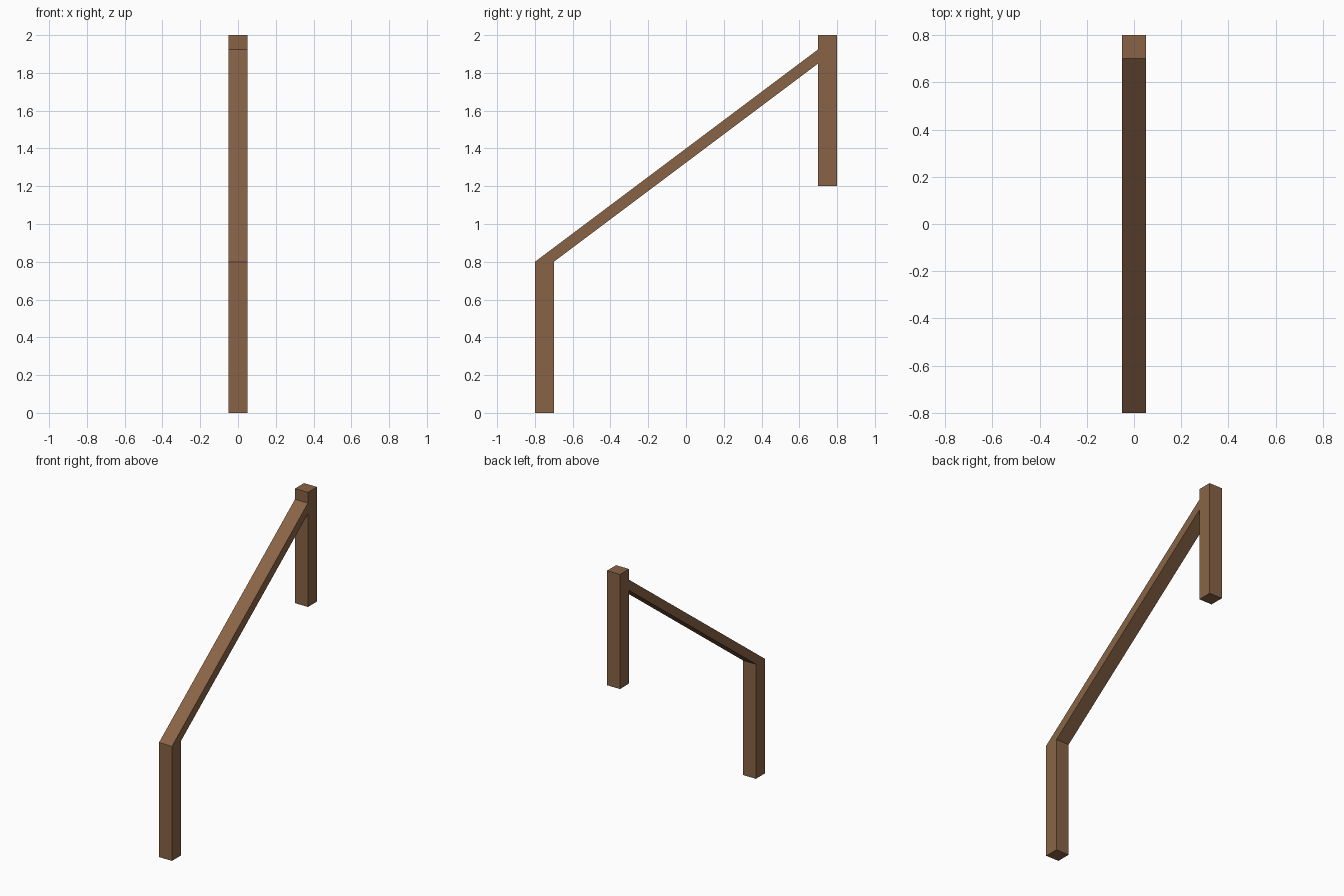
import bpy
import bmesh

if "Cube" in bpy.data.objects:
    bpy.data.objects.remove(bpy.data.objects["Cube"])

wood = bpy.data.materials.new("brown wood")
wood.diffuse_color = (0.25, 0.127, 0.063, 1)
wood.use_nodes = True
wood.node_tree.nodes["Principled BSDF"].inputs["Base Color"].default_value = wood.diffuse_color

HALF_WIDTH = 0.05


def bar(name, profile):
    """Extrude a side profile of (y, z) points across the width of the railing."""
    bm = bmesh.new()
    face = bm.faces.new([bm.verts.new((-HALF_WIDTH, y, z)) for y, z in profile])
    out = bmesh.ops.extrude_face_region(bm, geom=[face])
    verts = [v for v in out["geom"] if isinstance(v, bmesh.types.BMVert)]
    bmesh.ops.translate(bm, verts=verts, vec=(2 * HALF_WIDTH, 0, 0))
    bmesh.ops.recalc_face_normals(bm, faces=bm.faces)
    mesh = bpy.data.meshes.new(name)
    bm.to_mesh(mesh)
    bm.free()
    mesh.materials.append(wood)
    obj = bpy.data.objects.new(name, mesh)
    bpy.context.collection.objects.link(obj)
    return obj


def post(name, y0, z0, z1):
    return bar(name, [(y0, z0), (y0 + 0.1, z0), (y0 + 0.1, z1), (y0, z1)])


# Upright posts at the bottom and top of the slope
post("lower_post", -0.8, 0.0, 0.8)
post("upper_post", 0.7, 1.2, 2.0)

# Sloping handrail, cut level on the lower post and plumb against the upper one
bar("handrail", [(-0.8, 0.8), (-0.7, 0.8), (0.7, 1.85), (0.7, 1.925)])
